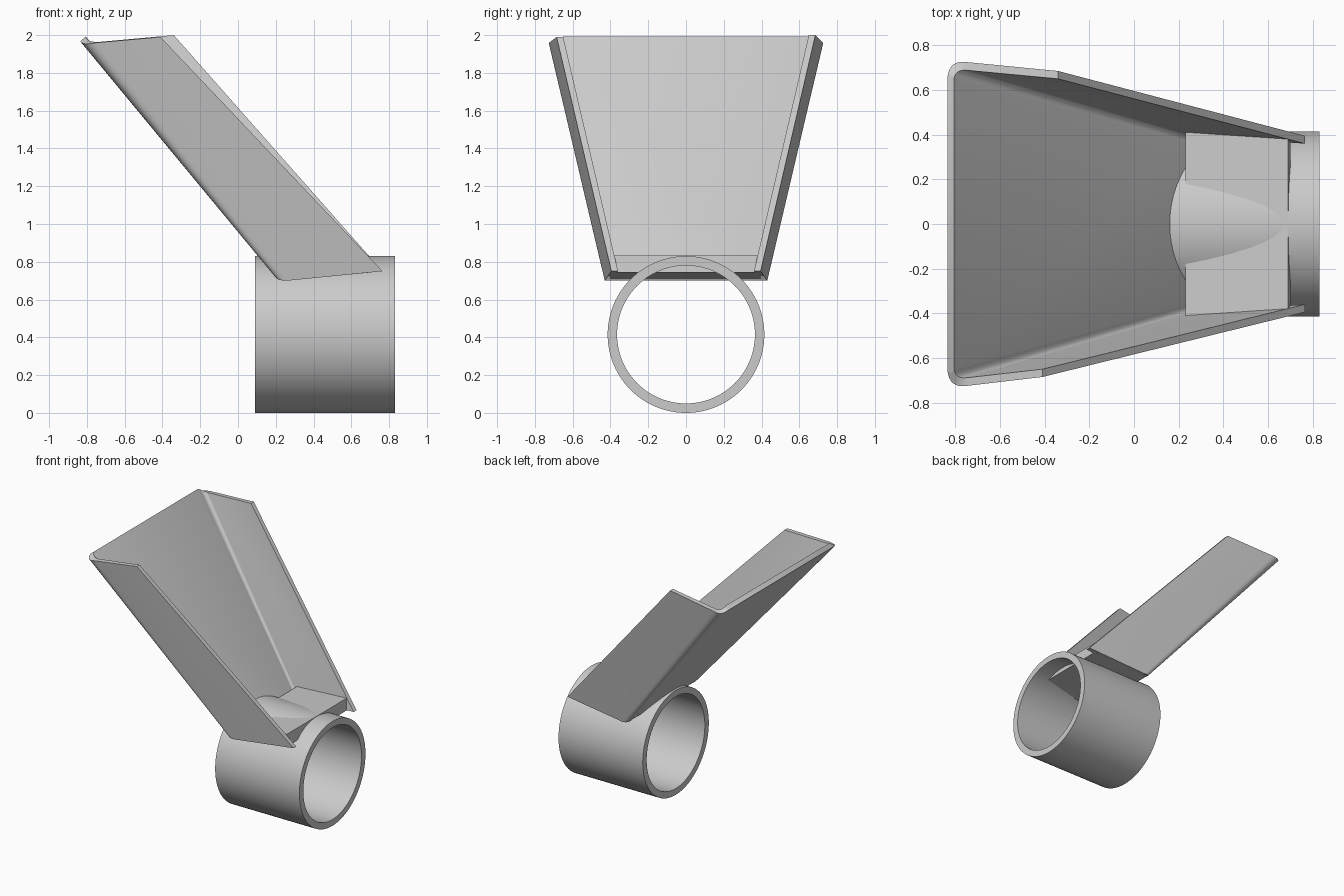
import bpy, bmesh, math
from mathutils import Vector

if "Cube" in bpy.data.objects:
    bpy.data.objects.remove(bpy.data.objects["Cube"])


def finish(name, bm, angle=30):
    bmesh.ops.remove_doubles(bm, verts=bm.verts, dist=1e-5)
    bmesh.ops.recalc_face_normals(bm, faces=bm.faces)
    me = bpy.data.meshes.new(name)
    bm.to_mesh(me)
    bm.free()
    ob = bpy.data.objects.new(name, me)
    bpy.context.collection.objects.link(ob)
    bpy.context.view_layer.objects.active = ob
    ob.select_set(True)
    bpy.ops.object.shade_smooth_by_angle(angle=math.radians(angle))
    ob.select_set(False)
    return ob


def half_section(start, control, end, lip, n=8):
    # one side of the channel: rounded corner from floor to wall, then the lip
    a, b, c = Vector(start), Vector(control), Vector(end)
    pts = [a * (1 - t) ** 2 + b * 2 * t * (1 - t) + c * t * t
           for t in (i / n for i in range(n + 1))]
    return pts + [Vector(lip)]


def section(args, front_lip=None):
    # full section from the front lip (-y) across the floor to the back lip (+y)
    back = half_section(*args)
    front = [Vector((p.x, -p.y, p.z)) for p in back]
    if front_lip:
        front[-1] = Vector(front_lip)
    return front[::-1] + back


# pipe collar along x
bm = bmesh.new()
profile = [(0.09, 0.365), (0.83, 0.365), (0.83, 0.415), (0.09, 0.415)]
vs = [bm.verts.new((x, 0, 0.415 + r)) for x, r in profile]
edges = [bm.edges.new((vs[i], vs[(i + 1) % 4])) for i in range(4)]
bmesh.ops.spin(bm, geom=vs + edges, cent=(0, 0, 0.415), axis=(1, 0, 0),
               angle=math.tau, steps=96)
finish("pipe_collar", bm)

# tapered channel: outer and inner sections at the top and bottom ends
top_out = section(((-0.835, 0.66, 1.967), (-0.825, 0.735, 1.945),
                   (-0.75, 0.725, 1.96), (-0.34, 0.685, 2.0)), (-0.41, -0.685, 1.99))
top_in = section(((-0.806, 0.65, 1.992), (-0.80, 0.695, 1.965),
                  (-0.745, 0.688, 1.963), (-0.34, 0.65, 2.0)), (-0.41, -0.65, 1.99))
low_out = section(((0.198, 0.38, 0.72), (0.205, 0.435, 0.70),
                   (0.26, 0.43, 0.70), (0.765, 0.395, 0.75)))
low_in = section(((0.235, 0.36, 0.74), (0.235, 0.395, 0.72),
                  (0.27, 0.393, 0.702), (0.765, 0.36, 0.75)))
bm = bmesh.new()
to, ti, lo, li = [[bm.verts.new(p) for p in s] for s in (top_out, top_in, low_out, low_in)]
for i in range(len(to) - 1):
    j = i + 1
    for q in ((to[i], to[j], lo[j], lo[i]), (ti[i], ti[j], li[j], li[i]),
              (to[i], to[j], ti[j], ti[i]), (lo[i], lo[j], li[j], li[i])):
        bm.faces.new(q)
for k in (0, -1):
    bm.faces.new((to[k], ti[k], li[k], lo[k]))
finish("tapered_channel", bm)

# thick foot plate closing the lower end of the channel
outline = [(0.20, 0.72, 0.39), (0.215, 0.706, 0.40), (0.25, 0.70, 0.41),
           (0.70, 0.743, 0.38), (0.69, 0.832, 0.38), (0.23, 0.789, 0.415),
           (0.23, 0.73, 0.40)]
bm = bmesh.new()
sides = [[bm.verts.new((x, s * y, z)) for x, z, y in outline] for s in (1, -1)]
for s in sides:
    bm.faces.new(s)
for i in range(len(outline)):
    j = (i + 1) % len(outline)
    bm.faces.new((sides[0][i], sides[0][j], sides[1][j], sides[1][i]))
finish("foot_plate", bm)
